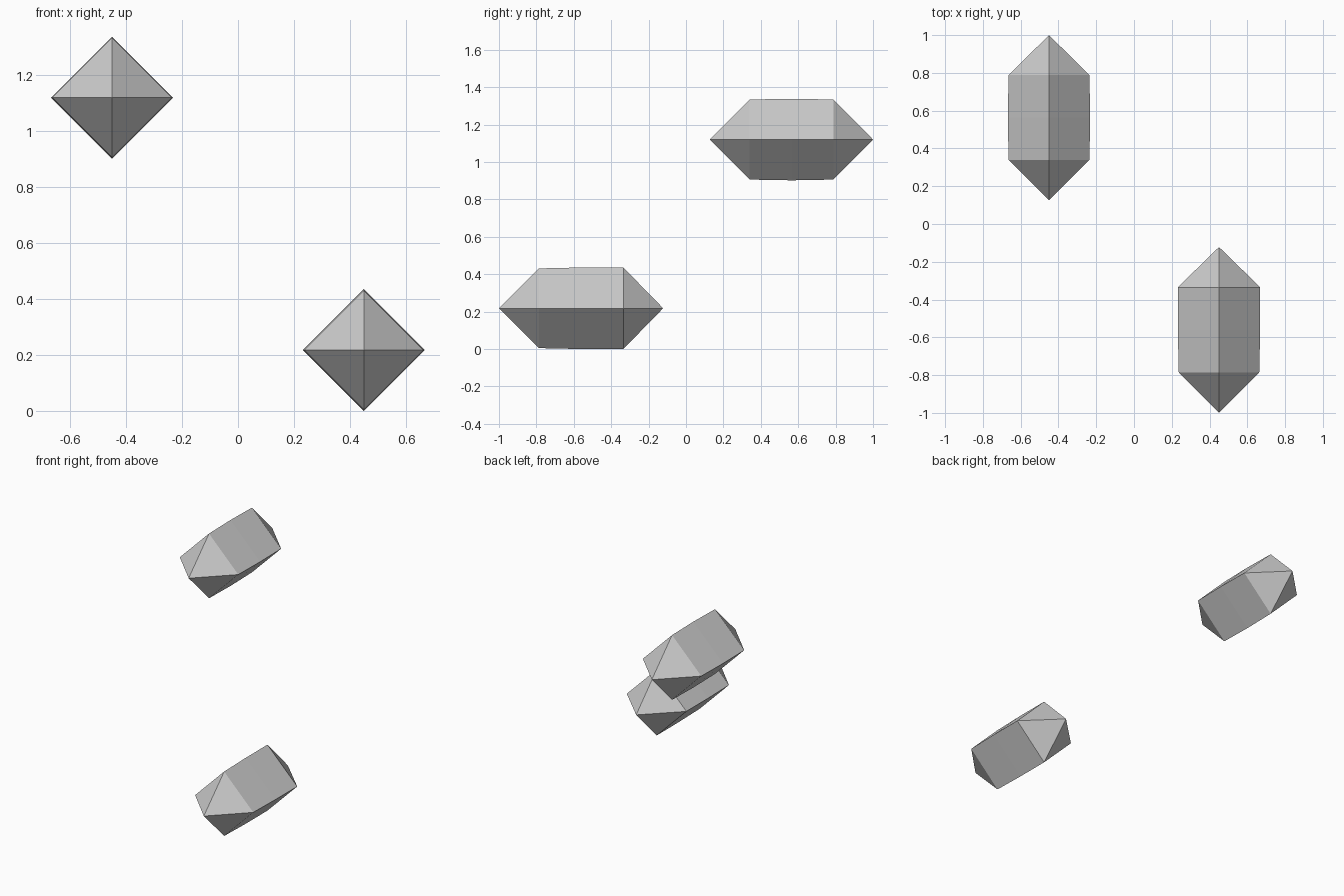
import bpy
import bmesh
import math

cube = bpy.data.objects.get("Cube")
if cube:
    bpy.data.objects.remove(cube, do_unlink=True)

# Single stone colour
grey = bpy.data.materials.new("grey_stone")
grey.use_nodes = True
colour = (0.6, 0.6, 0.6, 1)
grey.diffuse_color = colour
grey.node_tree.nodes["Principled BSDF"].inputs["Base Color"].default_value = colour


def crystal(name, x, z, tips, rings):
    """Four-sided crystal along y: rings of (y, radius) closed by pointed tips."""
    bm = bmesh.new()
    loops = []
    for y, r in rings:
        angles = [math.pi / 2 * i for i in range(4)]
        loops.append([bm.verts.new((x + r * math.cos(a), y, z + r * math.sin(a)))
                      for a in angles])
    ends = [bm.verts.new((x, y, z)) for y in tips]
    for i in range(4):
        j = (i + 1) % 4
        for a, b in zip(loops, loops[1:]):
            bm.faces.new((a[i], a[j], b[j], b[i]))
        for tip, loop in zip(ends, (loops[0], loops[-1])):
            bm.faces.new((tip, loop[i], loop[j]))
    bmesh.ops.recalc_face_normals(bm, faces=bm.faces)
    mesh = bpy.data.meshes.new(name)
    bm.to_mesh(mesh)
    bm.free()
    mesh.materials.append(grey)
    obj = bpy.data.objects.new(name, mesh)
    bpy.context.collection.objects.link(obj)


# Lower crystal at the front left, upper crystal at the back right
crystal("lower_crystal", 0.45, 0.218, (-1.0, -0.122),
        [(-0.787, 0.213), (-0.562, 0.218), (-0.335, 0.218)])
crystal("upper_crystal", -0.45, 1.12, (0.127, 1.0),
        [(0.34, 0.214), (0.565, 0.218), (0.788, 0.214)])
